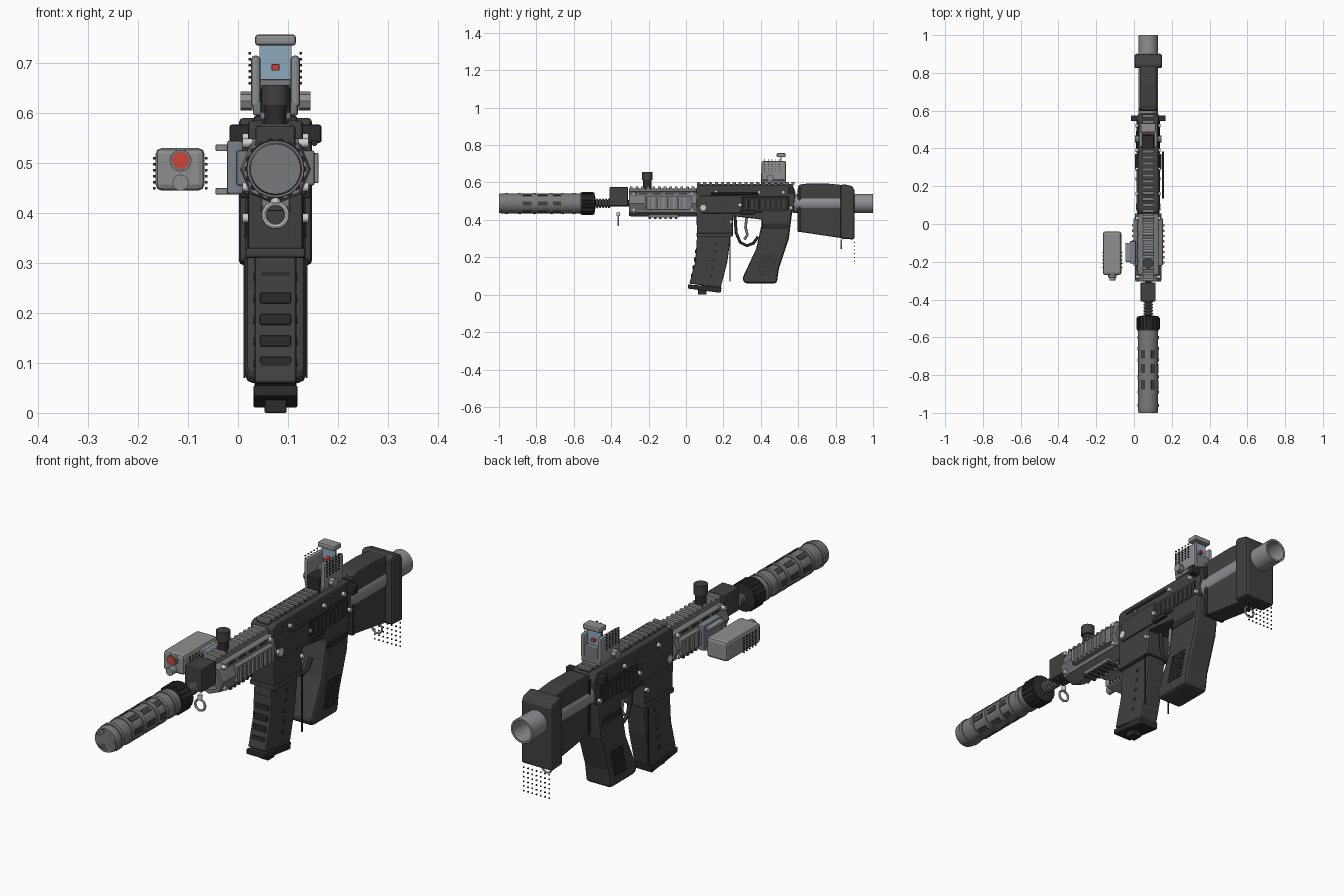
import bpy, bmesh, math
from mathutils import Matrix, Vector

cube = bpy.data.objects.get("Cube")
if cube:
    bpy.data.objects.remove(cube)

CX = 0.075       # side offset of the main body
AXIS = 0.488     # height of the barrel axis


def material(name, r, g, b):
    mat = bpy.data.materials.new(name)
    mat.use_nodes = True
    mat.diffuse_color = (r, g, b, 1)
    mat.node_tree.nodes["Principled BSDF"].inputs["Base Color"].default_value = (r, g, b, 1)
    return mat


dark = material("dark polymer", .052, .052, .054)
black = material("black polymer", .025, .025, .026)
grey = material("grey metal", .19, .193, .2)
pale = material("pale grey metal", .27, .275, .285)
blue_grey = material("blue grey metal", .2, .22, .26)
silver = material("silver pin", .62, .62, .62)
red = material("red lens", .62, .06, .035)
glass = material("blue glass", .27, .4, .52)


def finish(name, bm, mat, bevel=0, smooth=False, mirror=False):
    bmesh.ops.recalc_face_normals(bm, faces=bm.faces)
    mesh = bpy.data.meshes.new(name)
    bm.to_mesh(mesh)
    bm.free()
    mesh.materials.append(mat)
    if smooth:
        mesh.shade_smooth()
        mesh.set_sharp_from_angle(angle=math.radians(35))
    obj = bpy.data.objects.new(name, mesh)
    bpy.context.collection.objects.link(obj)
    obj.location.x = CX
    if mirror:
        obj.modifiers.new("Mirror", "MIRROR")
    if bevel:
        mod = obj.modifiers.new("Bevel", "BEVEL")
        mod.width, mod.segments, mod.limit_method = bevel, 2, "ANGLE"
    return obj


def box(name, mat, x, y, z, bevel=.005, mirror=False, repeat=0, step=0):
    """Box from three ranges, optionally repeated along y."""
    bm = bmesh.new()
    for i in range(repeat + 1):
        spans = (x, (y[0] + i * step, y[1] + i * step), z)
        middle = Vector([(a + b) / 2 for a, b in spans])
        size = [b - a for a, b in spans]
        bmesh.ops.create_cube(bm, size=1, matrix=Matrix.Translation(middle) @ Matrix.Diagonal((*size, 1)))
    return finish(name, bm, mat, bevel, mirror=mirror)


def wide(half):
    return (-half, half)


def profile(name, mat, half, points, bevel=.006):
    """Side outline (y, z) given thickness across x."""
    bm = bmesh.new()
    face = bm.faces.new([bm.verts.new((-half, y, z)) for y, z in points])
    side = bmesh.ops.extrude_face_region(bm, geom=[face])["geom"]
    moved = [v for v in side if isinstance(v, bmesh.types.BMVert)]
    bmesh.ops.translate(bm, vec=(2 * half, 0, 0), verts=moved)
    return finish(name, bm, mat, bevel)


def rods(name, mat, centres, radius, length, axis="X", sides=16, mirror=False):
    turn = {"X": Matrix.Rotation(math.pi / 2, 4, "Y"), "Y": Matrix.Rotation(math.pi / 2, 4, "X"),
            "Z": Matrix.Identity(4)}[axis]
    bm = bmesh.new()
    for c in centres:
        bmesh.ops.create_cone(bm, cap_ends=True, segments=sides, radius1=radius, radius2=radius,
                              depth=length, matrix=Matrix.Translation(c) @ turn)
    return finish(name, bm, mat, smooth=True, mirror=mirror)


def lathe(name, mat, points, centre=(0, 0, AXIS), sides=32, closed=False):
    """Turn a (y, radius) outline about an axis along y."""
    bm = bmesh.new()
    c = Vector(centre)
    verts = [bm.verts.new(c + Vector((0, y, r))) for y, r in points]
    edges = [bm.edges.new(pair) for pair in zip(verts, verts[1:])]
    if closed:
        edges.append(bm.edges.new((verts[-1], verts[0])))
    bmesh.ops.spin(bm, geom=verts + edges, cent=c, axis=(0, 1, 0), angle=math.tau, steps=sides)
    bmesh.ops.remove_doubles(bm, verts=bm.verts, dist=.0001)
    return finish(name, bm, mat, smooth=True)


def loop_ring(name, mat, centre, radius, wire):
    outline = [(wire * math.sin(a), radius + wire * math.cos(a))
               for a in [math.tau * i / 8 for i in range(8)]]
    return lathe(name, mat, outline, centre, closed=True)


def dots(name, mat, centres, size=.005):
    bm = bmesh.new()
    for c in centres:
        bmesh.ops.create_cube(bm, size=size, matrix=Matrix.Translation(c))
    return finish(name, bm, mat)


def wire(name, mat, points, radius):
    curve = bpy.data.curves.new(name, "CURVE")
    curve.dimensions, curve.bevel_depth = "3D", radius
    line = curve.splines.new("POLY")
    line.points.add(len(points) - 1)
    for p, (y, z) in zip(line.points, points):
        p.co = (0, y, z, 1)
    obj = bpy.data.objects.new(name, curve)
    bpy.context.collection.objects.link(obj)
    obj.location.x = CX
    curve.materials.append(mat)


# Suppressor: turned body with raised bands, dark vents and a drilled front cap
body = [(-.56, 0), (-.56, .053)]
for y in (-.6, -.66, -.72, -.81, -.89, -.96):
    body += [(y + .008, .053), (y + .008, .057), (y - .008, .057), (y - .008, .053)]
lathe("suppressor_body", grey, body + [(-.99, .053), (-1, .05), (-1, 0)])
lathe("suppressor_cap", black, [(-.998, .047), (-1, .047), (-1, .018), (-.98, .018)])
lathe("suppressor_bore", pale, [(-1, .018), (-1, .011), (-.98, .011), (-.98, 0)])
vents = bmesh.new()
for k in range(6):
    for y in (-.85, -.765, -.69):
        place = Matrix.Translation((0, y, AXIS)) @ Matrix.Rotation(math.tau * k / 6, 4, "Y")
        bmesh.ops.create_cube(vents, size=1, matrix=place @ Matrix.Translation((.051, 0, 0))
                              @ Matrix.Diagonal((.008, .05, .022, 1)))
finish("suppressor_vents", vents, dark)
lathe("suppressor_collar", black, [(-.565, 0), (-.565, .058), (-.49, .058), (-.485, .03), (-.485, 0)])
rods("collar_grips", black, [(.056 * math.cos(a), -.527, AXIS + .056 * math.sin(a))
                             for a in [math.tau * i / 18 for i in range(18)]], .007, .06, "Y", 6)

# Barrel, coil and gas block
lathe("barrel", black, [(-.5, 0), (-.5, .017), (-.3, .017), (-.3, 0)])
for i in range(5):
    loop_ring("barrel_coil", grey, (0, -.475 + i * .016, AXIS), .02, .006)
box("gas_block", dark, wide(.04), (-.41, -.31), (.475, .575))
rods("front_sight_post", black, [(0, -.207, .6)], .022, .1, "Z")
rods("front_sight_cap", dark, [(0, -.207, .635)], .028, .042, "Z")

# Handguard: eight sided shell with rails on every side
lathe("handguard_shell", grey, [(-.305, .05), (-.305, .066), (-.29, .071), (.055, .071), (.055, .03)], sides=8)
box("handguard_frame", grey, wide(.055), (-.27, .055), (.438, .55))
box("handguard_top_rail", grey, wide(.028), (-.305, .055), (.55, .567), .002)
box("handguard_top_ribs", pale, wide(.031), (-.3, -.285), (.565, .578), .002, repeat=11, step=.03)
box("handguard_bottom_rail", grey, wide(.028), (-.2, -.04), (.412, .44), .002)
box("handguard_bottom_ribs", dark, wide(.03), (-.2, -.187), (.404, .416), .002, repeat=5, step=.028)
box("handguard_side_rail", grey, (.05, .078), (-.22, .03), (.455, .525), .004, mirror=True)
box("handguard_side_ribs", pale, (.076, .086), (-.21, -.198), (.46, .52), .002, mirror=True, repeat=7, step=.028)
box("handguard_slots", dark, (.05, .0585), (-.25, -.205), (.537, .545), 0, mirror=True, repeat=3, step=.07)
rods("handguard_screws", silver, [(.056, y, z) for y in (-.28, .03) for z in (.452, .54)], .009, .02, mirror=True)

# Laser unit on its side bracket
box("laser_bracket", blue_grey, (-.097, -.065), (-.21, -.09), (.437, .545))
for low in (.437, .524):
    box("laser_arm", pale, (-.12, -.09), (-.2, -.1), (low, low + .013), .002)
box("laser_body", pale, (-.24, -.142), (-.27, -.04), (.445, .53), .012)
rods("laser_lens_rim", grey, [(-.19, -.274, .505)], .022, .02, "Y")
rods("laser_lens", red, [(-.19, -.283, .505)], .017, .006, "Y")
rods("laser_knob", pale, [(-.19, -.282, .461)], .016, .035, "Y")
dots("laser_knurling", black, [(x, -.23 + i * .02, .45 + j * .012) for x in (-.243, -.139)
                              for i in range(5) for j in range(6)])

# Receiver, magazine well and rail
profile("receiver", dark, .055, [(.055, .575), (.075, .585), (.57, .585), (.585, .55), (.575, .45), (.42, .4),
                                 (.25, .42), (.25, .315), (.06, .315), (.055, .43)])
box("magazine_well_lip", dark, wide(.06), (.055, .25), (.31, .33))
box("receiver_panel", dark, (.05, .062), (.08, .29), (.435, .53), mirror=True)
box("receiver_cover", black, (.05, .06), (.3, .55), (.44, .525), mirror=True)
box("cover_slots", dark, (.055, .063), (.32, .333), (.455, .51), .002, mirror=True, repeat=7, step=.028)
box("top_rail", dark, wide(.026), (.06, .575), (.58, .592), .002)
box("top_rail_ribs", grey, wide(.031), (.06, .077), (.588, .602), .002, repeat=16, step=.0315)
rods("receiver_pins", silver, [(.057, y, z) for y, z in ((.16, .55), (.39, .548), (.52, .548), (.24, .39),
                                                         (.29, .48), (.56, .465))], .009, .018, mirror=True)
rods("receiver_bolt", silver, [(.058, .09, .465)], .018, .014, sides=6, mirror=True)
box("charging_handle", black, (.03, .092), (.545, .575), (.54, .577), mirror=True)
rods("side_lever", black, [(.078, .26, .54)], .006, .25, "Y")
box("selector", black, (.05, .07), (.29, .37), (.43, .45), .003, mirror=True)

# Magazine
profile("magazine", dark, .042, [(.06, .33), (.24, .33), (.222, .18), (.185, .035), (.018, .06), (.05, .18)])
profile("magazine_floor", black, .044, [(.01, .055), (.01, .033), (.185, .01), (.19, .04)], .004)
box("magazine_button", black, wide(.022), (.065, .11), (0, .03), .003)
for i in range(5):
    z = .09 + i * .043
    lean = .028 + (z - .06) * .17
    box("magazine_rib", black, wide(.031), (lean - .006, lean + .012), (z, z + .022), .003)
    rods("magazine_hole", black, [(.042, lean + .1, z + .01)], .008, .004, mirror=True)
box("magazine_guide", black, (.06, .064), (.232, .238), (.07, .31), 0, mirror=True)

# Trigger and pistol grip
wire("trigger_guard", black, [(.262, .42), (.268, .33), (.29, .28), (.325, .262), (.36, .275), (.385, .31)], .008)
wire("trigger", grey, [(.325, .42), (.318, .36), (.328, .32), (.312, .295)], .007)
profile("grip", dark, .06, [(.3, .085), (.315, .06), (.485, .06), (.497, .14), (.55, .3), (.57, .46), (.4, .46),
                            (.405, .38), (.375, .245)], .014)
dots("grip_texture", black, [(s * .06, .385 + i * .015 + j * .004, .11 + j * .015) for s in (-1, 1)
                             for i in range(6) for j in range(8)], .007)
box("grip_band", black, (.057, .062), (.41, .545), (.35, .38), .002, mirror=True)

# Stock on the rear tube
lathe("rear_tube", pale, [(.57, 0), (.57, .051), (1, .051), (1, .043), (.85, .043), (.85, 0)])
profile("stock", dark, .044, [(.6, .337), (.6, .585), (.63, .593), (.75, .595), (.85, .585), (.85, .3)])
profile("butt_pad", dark, .073, [(.825, .3), (.825, .582), (.84, .592), (.89, .58), (.9, .56), (.9, .295)], .012)
box("stock_edge", black, wide(.048), (.597, .615), (.335, .57))
loop_ring("rear_sling_ring", silver, (0, .83, .27), .023, .004)
dots("rear_dots", black, [(-.06 + i * .02, .9, .18 + j * .02) for i in range(7) for j in range(6)])

# Front sling ring
loop_ring("front_sling_ring", silver, (0, -.362, .396), .023, .005)
rods("sling_stud", silver, [(0, -.362, .43)], .01, .02, "Z")

# Optic
box("optic_base", grey, wide(.045), (.405, .535), (.595, .625))
box("optic_mount", black, wide(.03), (.4, .47), (.595, .65), .003)
box("optic_wall", pale, (.03, .049), (.405, .535), (.61, .715), .008, mirror=True)
box("optic_rear_block", grey, wide(.032), (.475, .535), (.61, .668))
box("optic_glass", glass, wide(.032), (.505, .511), (.665, .738), 0)
box("optic_hood", pale, wide(.041), (.485, .533), (.735, .757), .006)
rods("optic_knobs", pale, [(.058, .45, .624)], .019, .024, mirror=True, sides=8)
box("optic_emitter", red, wide(.008), (.475, .525), (.685, .698), .002)
dots("optic_knurling", black, [(s * .051, .42 + i * .02, .66 + j * .012) for s in (-1, 1)
                              for i in range(5) for j in range(6)])
